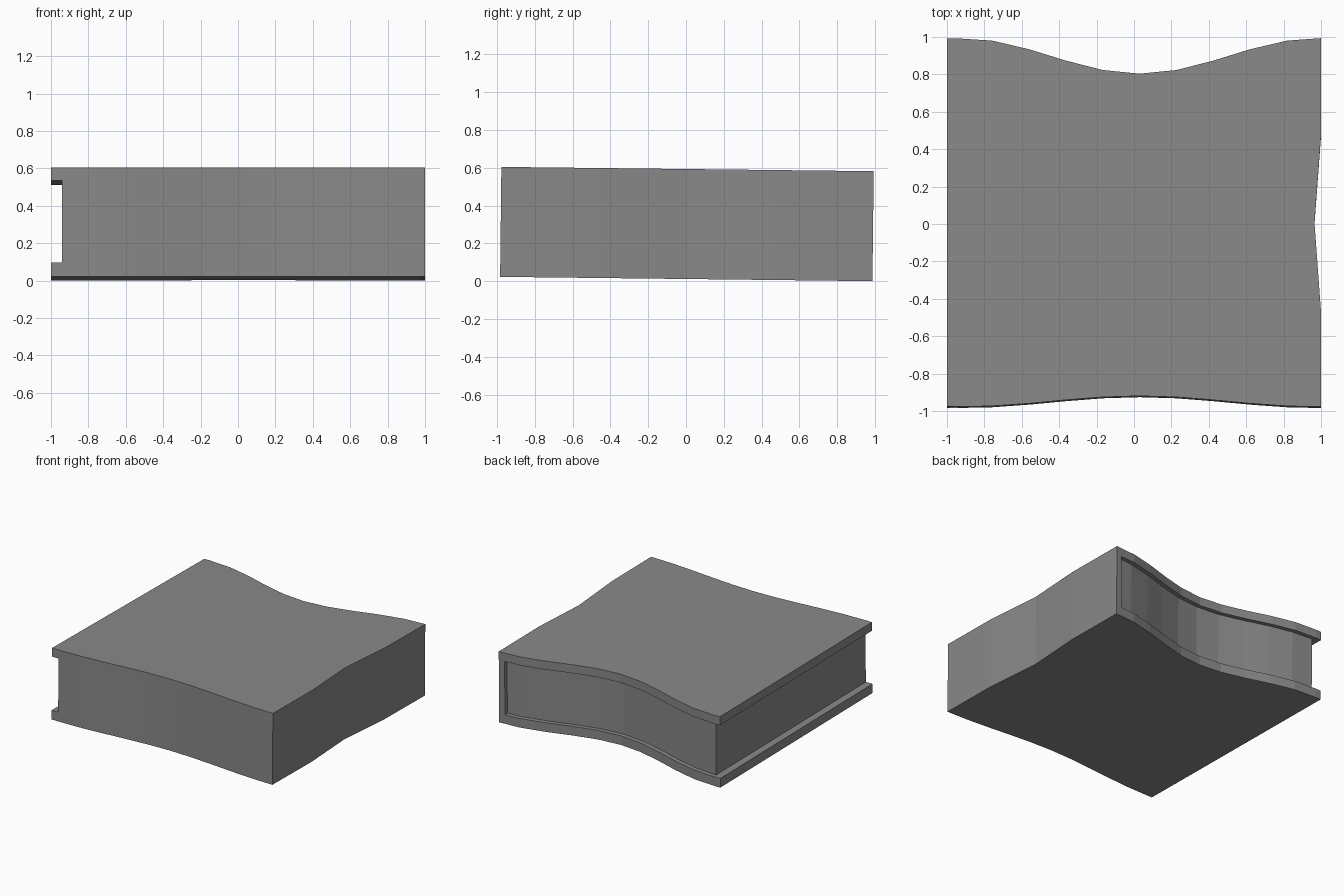
import bpy
import bmesh
import math

if "Cube" in bpy.data.objects:
    bpy.data.objects.remove(bpy.data.objects["Cube"], do_unlink=True)

grey = bpy.data.materials.new("mid_grey")
grey.use_nodes = True
COLOUR = (0.25, 0.25, 0.25, 1)
grey.diffuse_color = COLOUR
grey.node_tree.nodes["Principled BSDF"].inputs["Base Color"].default_value = COLOUR

TILT = 0.0115    # the whole slab leans slightly backwards
HEIGHT = 0.582


def wave(x):
    return math.cos(math.pi * (x - 0.03) / 0.95)


def back_y(x):
    return 0.892 - 0.095 * wave(x)


def front_y(x):
    return -0.955 + 0.029 * wave(x)


def stations(low, high):
    """Evenly spaced wave stations between two end positions."""
    inner = [0.03 + 0.197 * k for k in range(-5, 5)]
    return [low] + [x for x in inner if low < x < high] + [high]


def prism(name, outline, z0, z1):
    """Extrude a counter-clockwise plan outline, following the slab's lean."""
    bm = bmesh.new()
    rings = [[bm.verts.new((x, y + TILT * z, z + TILT * (0.99 - y))) for x, y in outline]
             for z in (z0, z1)]
    bm.faces.new(rings[0][::-1])
    bm.faces.new(rings[1])
    n = len(outline)
    for i in range(n):
        j = (i + 1) % n
        bm.faces.new((rings[0][i], rings[0][j], rings[1][j], rings[1][i]))
    mesh = bpy.data.meshes.new(name)
    bm.to_mesh(mesh)
    bm.free()
    mesh.materials.append(grey)
    obj = bpy.data.objects.new(name, mesh)
    bpy.context.collection.objects.link(obj)
    return obj


# Book body: wavy front and back, shallow dent in the spine
xs = stations(-1, 1)
outline = [(x, front_y(x)) for x in xs]
outline += [(1, -0.48), (0.965, 0), (1, 0.47)]
outline += [(x, back_y(x)) for x in reversed(xs)]
body = prism("book_body", outline, 0, HEIGHT)

# Recess between the covers, along the back and the open side
recess = [(x, back_y(x) - 0.035) for x in stations(-0.94, 0.95)]
recess += [(0.95, 1.2), (-1.2, 1.2), (-1.2, -1.2), (-0.94, -1.2)]
cutter = prism("page_recess_cutter", recess, 0.075, 0.512)
cutter.hide_render = True

cut = body.modifiers.new("page_recess", 'BOOLEAN')
cut.operation = 'DIFFERENCE'
cut.solver = 'EXACT'
cut.object = cutter
bpy.context.view_layer.objects.active = body
bpy.ops.object.modifier_apply(modifier=cut.name)
bpy.data.objects.remove(cutter, do_unlink=True)
